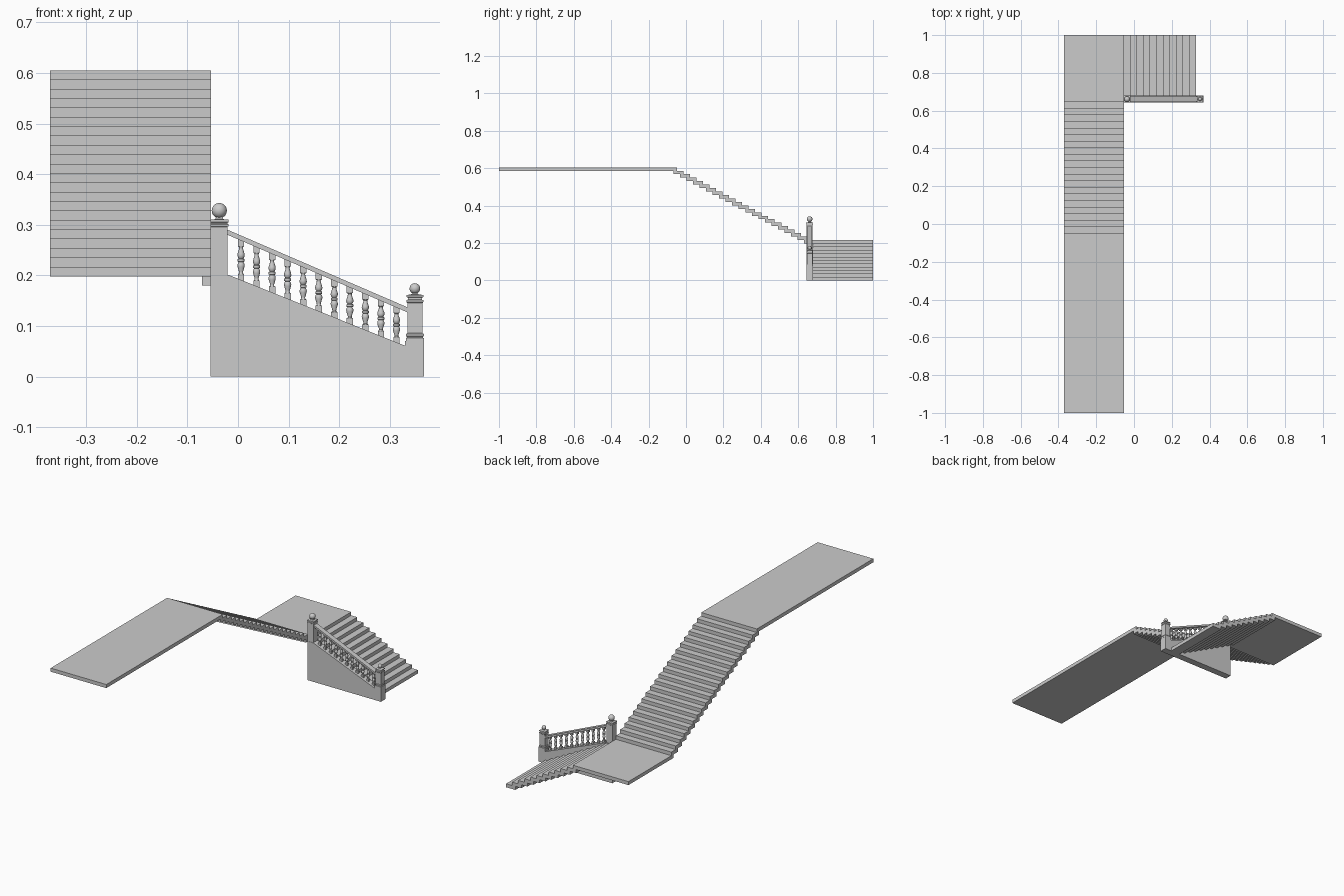
import bpy, bmesh, math

if "Cube" in bpy.data.objects:
    bpy.data.objects.remove(bpy.data.objects["Cube"])

YC = 0.661            # centre line of the balustrade
X0, X1 = -0.371, -0.053


def make(name, bm, smooth=False):
    bmesh.ops.recalc_face_normals(bm, faces=bm.faces)
    me = bpy.data.meshes.new(name)
    bm.to_mesh(me)
    bm.free()
    ob = bpy.data.objects.new(name, me)
    bpy.context.collection.objects.link(ob)
    if smooth:
        bpy.ops.object.select_all(action='DESELECT')
        ob.select_set(True)
        bpy.context.view_layer.objects.active = ob
        bpy.ops.object.shade_smooth_by_angle(angle=math.radians(40))
    return ob


def box(name, x0, x1, y0, y1, z0, z1):
    bm = bmesh.new()
    bmesh.ops.create_cube(bm, size=1)
    for v in bm.verts:
        v.co = (x0 + (v.co.x + .5) * (x1 - x0), y0 + (v.co.y + .5) * (y1 - y0),
                z0 + (v.co.z + .5) * (z1 - z0))
    return make(name, bm)


def plate(name, pts, half):
    """Extrude an x-z outline symmetrically about the balustrade line."""
    bm = bmesh.new()
    f = bm.faces.new([bm.verts.new((x, YC - half, z)) for x, z in pts])
    r = bmesh.ops.extrude_face_region(bm, geom=[f])
    for v in r['geom']:
        if isinstance(v, bmesh.types.BMVert):
            v.co.y += 2 * half
    return make(name, bm)


def turned(name, x, prof, n=16, smooth=True):
    """Stack rings of (radius, z); n=4 gives square sections of that half width."""
    bm = bmesh.new()
    k, off = (math.sqrt(2), math.pi / 4) if n == 4 else (1, 0)
    rings = []
    for r, z in prof:
        rings.append([bm.verts.new((x + r * k * math.cos(off + 2 * math.pi * i / n),
                                    YC + r * k * math.sin(off + 2 * math.pi * i / n), z))
                      for i in range(n)])
    for a, b in zip(rings, rings[1:]):
        for i in range(n):
            j = (i + 1) % n
            bm.faces.new((a[i], a[j], b[j], b[i]))
    bm.faces.new(rings[0])
    bm.faces.new(rings[-1])
    return make(name, bm, smooth)


def ball(name, x, z, r):
    bm = bmesh.new()
    bmesh.ops.create_uvsphere(bm, u_segments=24, v_segments=14, radius=r)
    bmesh.ops.translate(bm, verts=bm.verts, vec=(x, YC, z))
    return make(name, bm, True)


# lower flight: 11 treads, each tucked under the one above
RUN, LAP = 0.0347, 0.018
for i in range(11):
    x = X1 + i * RUN
    z = 0.198 - 0.018 * i
    box(f"lower_tread_{i+1}", x - LAP, x + RUN, 0.678, 1.0, z - 0.018, z)

# landing
LT = 0.216
box("landing", X0, X1, 0.649 - LAP, 1.0, LT - 0.018, LT)

# upper flight: 20 treads
RISE, RUN2 = 0.0185, 0.0349
for i in range(20):
    y = 0.649 - i * RUN2
    z = LT + RISE * (i + 1)
    box(f"upper_tread_{i+1}", X0, X1, y - RUN2 - LAP, y, z - RISE, z)

# upper platform
box("upper_platform", X0, X1, -1.0, 0.649 - 20 * RUN2, LT + 20 * RISE, LT + 21 * RISE)

# side wall under the balustrade
plate("side_wall", [(-0.054, 0), (0.367, 0), (0.367, 0.07), (0.33, 0.07),
                    (0.33, 0.061), (-0.019, 0.201), (-0.054, 0.201)], 0.018)

# handrail and balusters
rail = lambda x: 0.289 - 0.431 * (x + 0.018)
wall = lambda x: 0.201 - 0.401 * (x + 0.019)
plate("handrail", [(-0.022, rail(-0.022)), (0.338, rail(0.338)),
                   (0.338, rail(0.338) - 0.01), (-0.022, rail(-0.022) - 0.01)], 0.013)

HALF = [(0.0052, 0.15), (0.0038, 0.18), (0.0042, 0.22), (0.0068, 0.33),
        (0.0072, 0.38), (0.006, 0.43), (0.0045, 0.455), (0.0068, 0.47), (0.0068, 0.49)]
SHAPE = HALF + [(r, 1 - t) for r, t in reversed(HALF)]
for i in range(11):
    x = 0.006 + i * 0.0307
    b, t = wall(x), rail(x) - 0.01
    h = t - b
    turned(f"baluster_{i+1}", x, [(r, b + h * q) for r, q in SHAPE])
    for part, z0, z1 in (("foot", b, b + h * .15), ("head", t - h * .15, t)):
        s = 0.0062
        lo = (lambda u: wall(u) - .001) if part == "foot" else (lambda u: z0)
        hi = (lambda u: z1) if part == "foot" else (lambda u: rail(u) - .009)
        plate(f"baluster_{part}_{i+1}", [(x - s, lo(x - s)), (x + s, lo(x + s)),
                                         (x + s, hi(x + s)), (x - s, hi(x - s))], s)

# upper newel post
XL = -0.037
turned("upper_newel", XL, [(.0165, .19), (.0165, .296), (.018, .297), (.018, .301),
                           (.016, .302), (.016, .304), (.0185, .305), (.0185, .31),
                           (.008, .311), (.006, .316)], 4, False)
ball("upper_newel_ball", XL, 0.328, 0.015)

# lower newel post
XR = 0.3495
turned("lower_newel", XR, [(.018, .069), (.018, .076), (.016, .077), (.016, .079),
                           (.0175, .08), (.0175, .084), (.015, .086), (.015, .145),
                           (.0165, .147), (.0165, .151), (.014, .152), (.014, .156),
                           (.0165, .157), (.0165, .161), (.006, .163), (.004, .167)], 4, False)
ball("lower_newel_ball", XR, 0.174, 0.0105)
